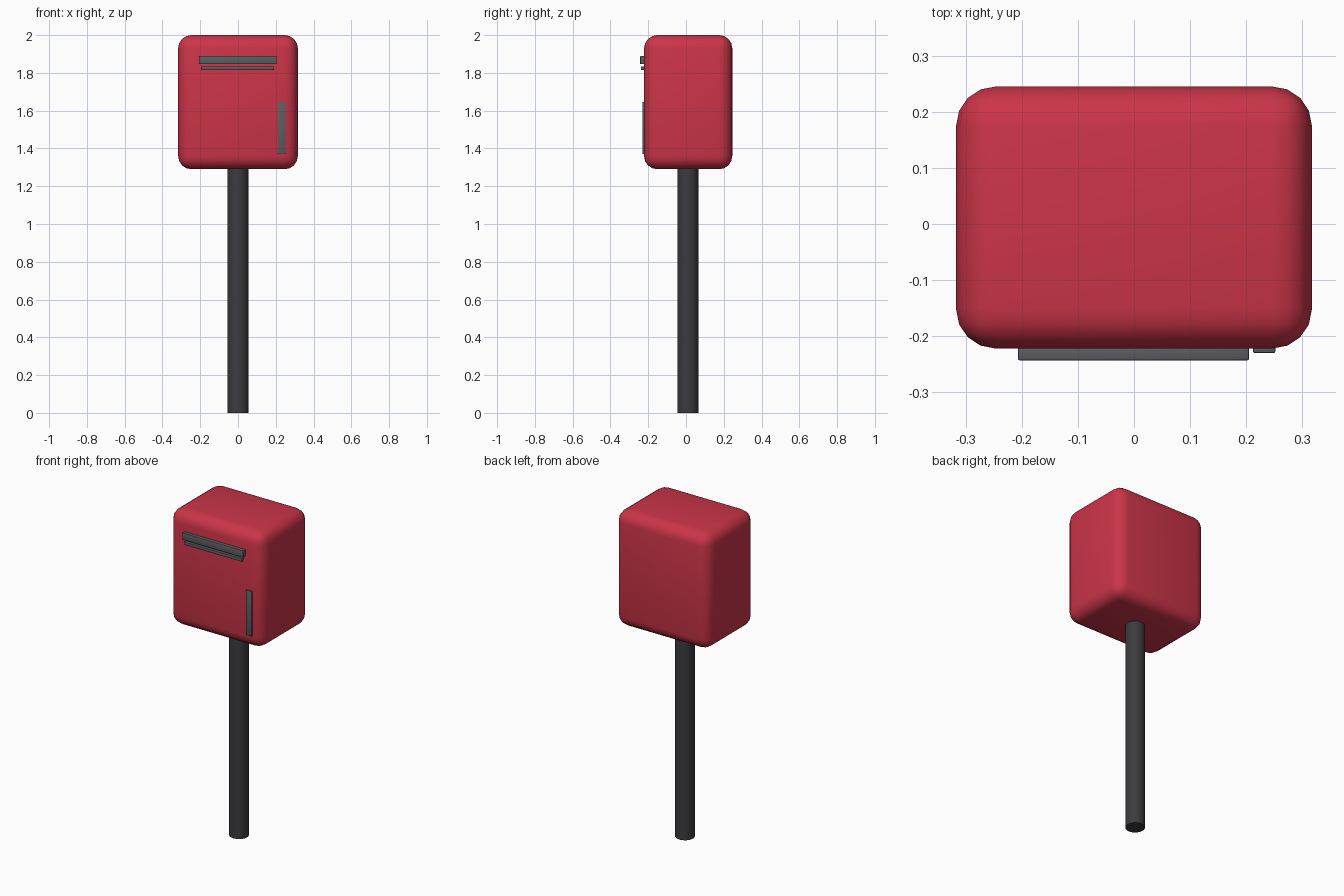
import bpy, math

if "Cube" in bpy.data.objects:
    bpy.data.objects.remove(bpy.data.objects["Cube"])


def material(name, color):
    m = bpy.data.materials.new(name)
    m.diffuse_color = color
    m.use_nodes = True
    m.node_tree.nodes["Principled BSDF"].inputs["Base Color"].default_value = m.diffuse_color
    return m


RED = material("red_paint", (0.60, 0.035, 0.065, 1))
DARK = material("dark_metal", (0.045, 0.045, 0.05, 1))
GREY = material("grey_metal", (0.11, 0.11, 0.12, 1))


def finish(ob, name, mat):
    ob.name = name
    ob.data.materials.append(mat)
    bpy.ops.object.shade_smooth_by_angle(angle=math.radians(35))


def box(name, lo, hi, bevel, segments, mat):
    """Bevelled box spanning two opposite corners."""
    centre = [(a + b) / 2 for a, b in zip(lo, hi)]
    bpy.ops.mesh.primitive_cube_add(size=1, location=centre)
    ob = bpy.context.object
    ob.scale = [b - a for a, b in zip(lo, hi)]
    bpy.ops.object.transform_apply(location=False, rotation=False, scale=True)
    mod = ob.modifiers.new("rounded_edges", 'BEVEL')
    mod.width = bevel
    mod.segments = segments
    bpy.ops.object.modifier_apply(modifier=mod.name)
    finish(ob, name, mat)
    return ob


# Rounded mailbox body
box("body", (-0.317, -0.222, 1.29), (0.317, 0.245, 2.0), 0.07, 4, RED)

# Slot flap, lip below it and upright door handle on the front
box("slot_flap", (-0.207, -0.243, 1.846), (0.205, -0.215, 1.889), 0.003, 2, GREY)
box("slot_lip", (-0.197, -0.238, 1.815), (0.191, -0.215, 1.835), 0.003, 2, GREY)
box("door_handle", (0.212, -0.23, 1.371), (0.252, -0.215, 1.647), 0.003, 2, GREY)

# Round post
bpy.ops.mesh.primitive_cylinder_add(vertices=32, radius=0.055, depth=1.32,
                                    location=(0, 0.01, 0.66))
finish(bpy.context.object, "post", DARK)
